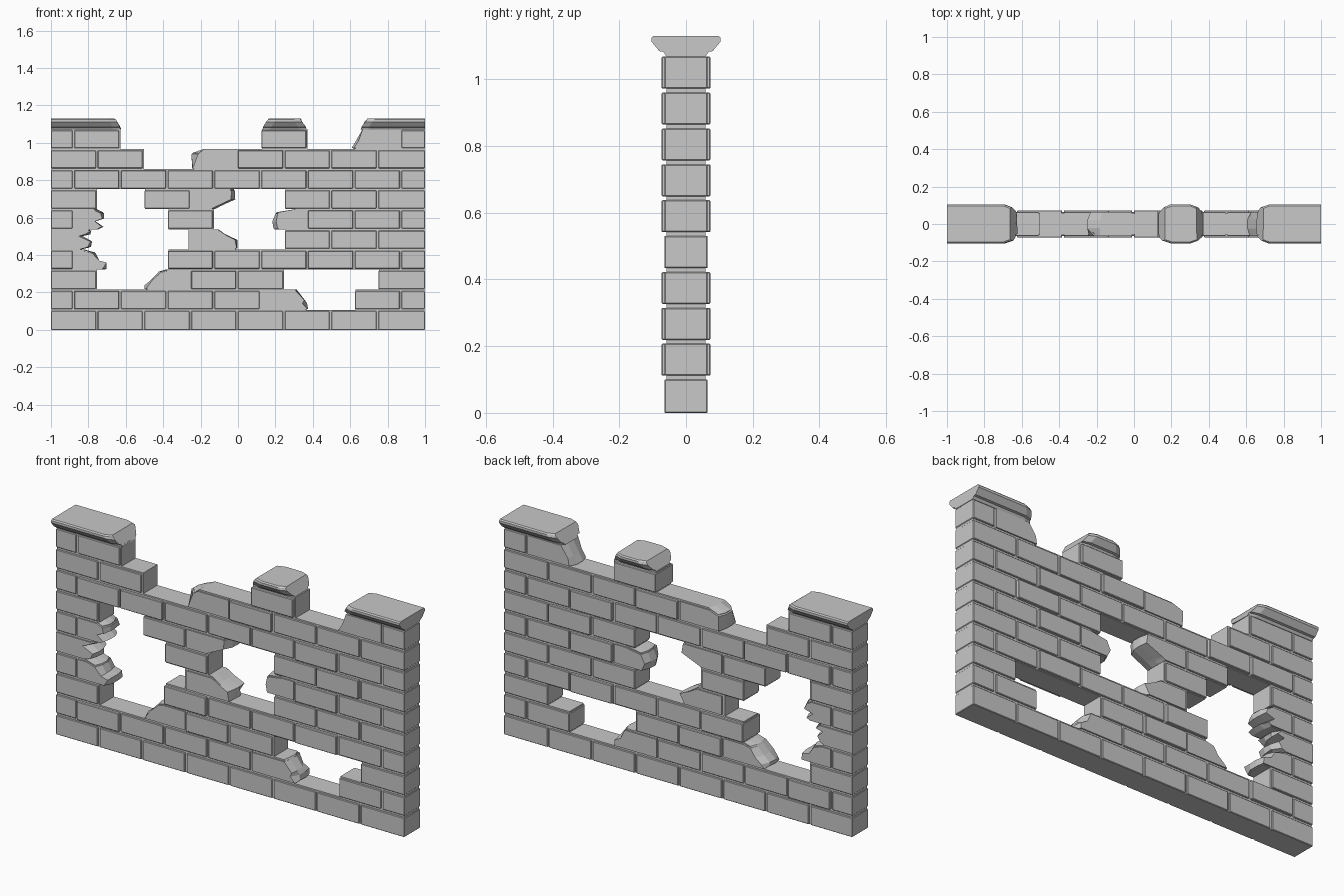
import bpy, bmesh, random
from mathutils import Vector

if "Cube" in bpy.data.objects:
    bpy.data.objects.remove(bpy.data.objects["Cube"])

H = 0.1075            # course height
BRICK = 0.25          # brick spacing
JOINT = 0.01
CORE_Y, BRICK_Y, RAISED_Y = 0.058, 0.065, 0.073

stone = bpy.data.materials.new("grey_stone")
stone.use_nodes = True
grey = (0.58, 0.58, 0.58, 1)
stone.diffuse_color = grey
stone.node_tree.nodes["Principled BSDF"].inputs["Base Color"].default_value = grey


def finish(name, bm, bevel=0):
    bmesh.ops.recalc_face_normals(bm, faces=bm.faces)
    mesh = bpy.data.meshes.new(name)
    bm.to_mesh(mesh)
    bm.free()
    mesh.materials.append(stone)
    ob = bpy.data.objects.new(name, mesh)
    bpy.context.scene.collection.objects.link(ob)
    if bevel:
        mod = ob.modifiers.new("worn_edges", 'BEVEL')
        mod.width = bevel
        mod.segments = 1
        mod.limit_method = 'ANGLE'


def loft(bm, rings):
    """Join rings of points into a closed solid."""
    loops = [[bm.verts.new(p) for p in ring] for ring in rings]
    n = len(loops[0])
    for a, b in zip(loops, loops[1:]):
        for i in range(n):
            j = (i + 1) % n
            bm.faces.new((a[i], a[j], b[j], b[i]))
    bm.faces.new(loops[0])
    bm.faces.new(loops[-1][::-1])


def box(bm, x0, x1, y, z0, z1):
    rect = [(x0, z0), (x1, z0), (x1, z1), (x0, z1)]
    loft(bm, [[(x, s, z) for x, z in rect] for s in (-y, y)])


# Whole-brick stretches of each course, bottom to top
courses = [
    [(-1, 1)],
    [(-1, .125), (.625, 1)],
    [(-1, -.75), (-.25, .25), (.75, 1)],
    [(-1, -.875), (-.375, 1)],
    [(.25, 1)],
    [(-1, -.875), (-.375, -.125), (.375, 1)],
    [(-1, -.75), (-.5, -.25), (.25, 1)],
    [(-1, 1)],
    [(-1, -.5), (0, 1)],
    [(-1, -.625), (.125, .375), (.875, 1)],
]
raised = {(1, -.875), (2, -.25), (3, -.375), (3, .375), (5, .375), (6, .5),
          (7, -.875), (7, -.625), (7, .375), (8, 0), (9, .125)}

core, bricks = bmesh.new(), bmesh.new()
for row, spans in enumerate(courses):
    z = row * H
    shift = BRICK / 2 if row % 2 else 0
    low = z + .004 if row else 0
    for a, b in spans:
        box(core, a + .003, b - .003, CORE_Y, z, z + H)
        start = -1 - shift
        while start < b - .01:
            x0, x1 = max(start, a), min(start + BRICK, b)
            if x1 - x0 > .01:
                y = RAISED_Y if (row, start) in raised else BRICK_Y
                box(bricks, x0, x1 if x1 == 1 else x1 - JOINT, y, low, z + .1)
            start += BRICK
finish("bricks", bricks, .003)

# Broken bricks: course, then outline as x and share of course height.
# The first two points are the sound end.
broken = [
    (5, [(-.875, 0), (-.875, 1), (-.75, 1), (-.715, .85), (-.715, .55),
         (-.76, .4), (-.715, .1), (-.74, 0)]),
    (4, [(-1, 0), (-1, 1), (-.78, 1), (-.79, .8), (-.83, .7),
         (-.78, .4), (-.785, .1), (-.83, 0)]),
    (3, [(-.875, 0), (-.875, 1), (-.82, 1), (-.76, .85), (-.74, .45),
         (-.70, .35), (-.70, 0)]),
    (2, [(-.26, 1), (-.26, 0), (-.5, 0), (-.5, .2), (-.47, .5),
         (-.43, .9), (-.39, 1)]),
    (4, [(-.25, 0), (-.25, 1), (-.1, 1), (-.06, .75), (0, .5), (0, 0)]),
    (6, [(-.25, 0), (-.25, 1), (-.01, 1), (-.01, .5), (-.1, .1), (-.12, 0)]),
    (5, [(.365, 1), (.365, 0), (.19, 0), (.18, .4), (.2, .85), (.3, 1)]),
    (1, [(.125, 0), (.125, 1), (.32, 1), (.36, .5), (.37, .3), (.375, 0)]),
    (8, [(-.01, 1), (-.01, 0), (-.25, 0), (-.25, .8), (-.19, 1)]),
    (9, [(.865, 1), (.865, 0), (.6, 0), (.63, .4), (.66, 1)]),
]


def chip(bm, outline, y, z, height, seed, scale=1):
    """Brick stub whose fracture bulges at mid depth."""
    rng = random.Random(seed)
    root = outline[0][0]
    rings = []
    for depth in (-1, -.35, .35, 1):
        ring = []
        for i, (x, t) in enumerate(outline):
            pull = 0
            if i > 1:
                pull = rng.uniform(0, .16) if abs(depth) == 1 else rng.uniform(0, .03)
            ring.append((root + (x - root) * scale * (1 - pull), depth * y, z + t * height))
        rings.append(ring)
    loft(bm, rings)


stubs = bmesh.new()
for n, (row, outline) in enumerate(broken):
    z = row * H
    chip(stubs, outline, BRICK_Y, z + .004, .096, n)
    chip(core, outline, CORE_Y, z, H, n, .97)
    # Mortar behind the joint at the sound end
    root = outline[0][0]
    if abs(root) < 1:
        box(core, root - .015, root + .015, CORE_Y - .001, z, z + H)
finish("broken_bricks", stubs)
finish("mortar_core", core)

# Coping stones: half profile as depth and height
half = [(.06, 1.07), (.068, 1.082), (.08, 1.084), (.103, 1.112), (.103, 1.124), (.097, 1.13)]
profile = half + [(-y, z) for y, z in reversed(half)]


def cap_end(x, inward, rng):
    """Clean end when inward is 0, otherwise two rings of sloped, broken end."""
    if not inward:
        return [[(x, y, z) for y, z in profile]]
    rings = []
    for step, squeeze in ((.04, 1), (0, .86)):
        rings.append([(x + inward * (step + .6 * (z - 1.07) + rng.uniform(0, .008)),
                       y * squeeze, z) for y, z in profile])
    return rings


def coping(name, x0, x1, in0, in1, seed):
    rng = random.Random(seed)
    bm = bmesh.new()
    left = cap_end(x0, in0, rng)[::-1]
    loft(bm, left + cap_end(x1, -in1, rng))
    finish(name, bm)


coping("right_coping", -1, -.62, 0, 1, 1)
coping("middle_coping", .125, .375, 1, 1, 2)
coping("left_coping", .65, 1, 1, 0, 3)
